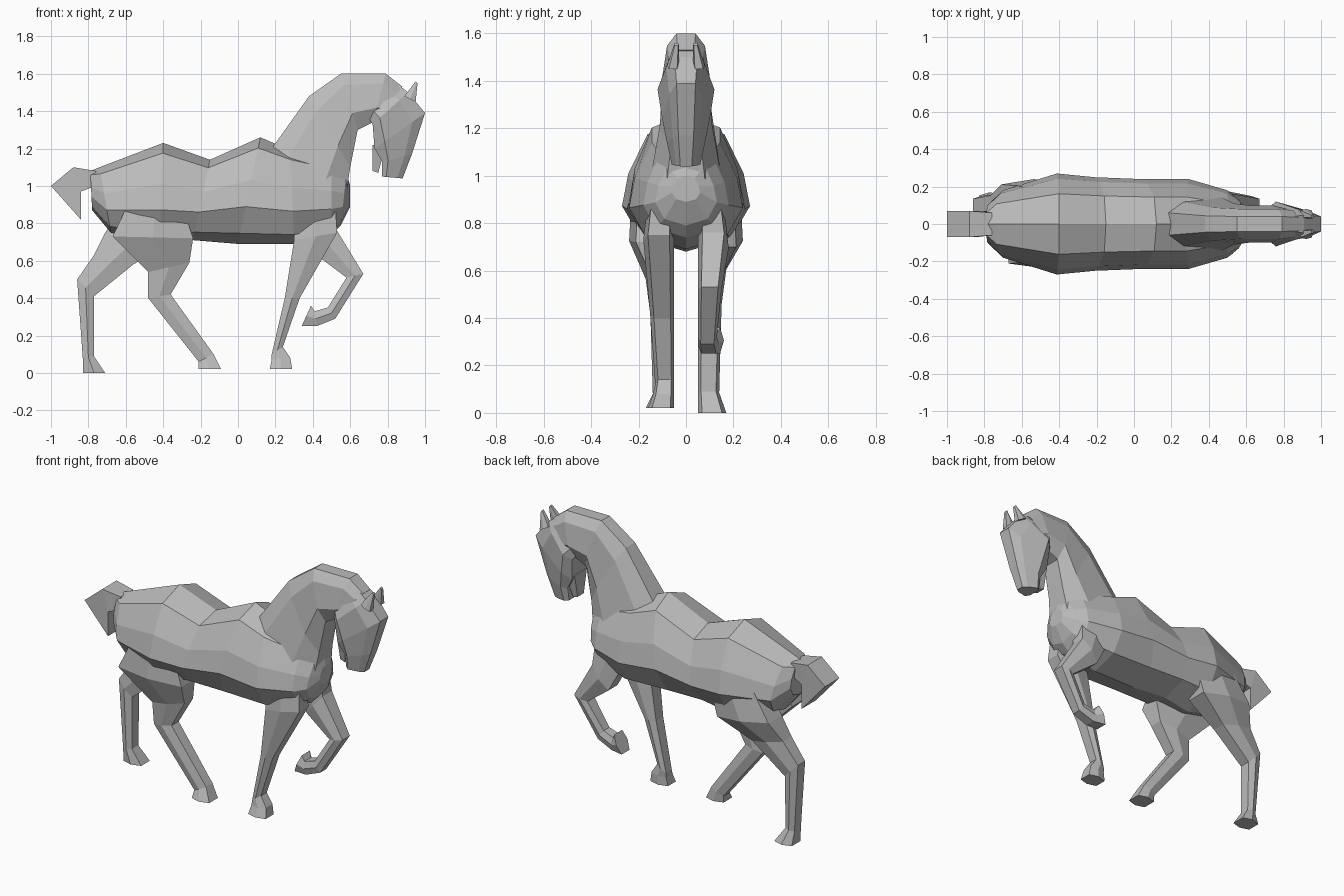
import bpy
import bmesh
from mathutils import Vector

default_cube = bpy.data.objects.get("Cube")
if default_cube:
    bpy.data.objects.remove(default_cube, do_unlink=True)

# One plain grey for the whole figure
grey = bpy.data.materials.new("plain grey")
grey.use_nodes = True
grey.diffuse_color = (.5, .5, .5, 1)
grey_shader = grey.node_tree.nodes["Principled BSDF"]
grey_shader.inputs["Base Color"].default_value = grey.diffuse_color

# Cross-sections: (fraction along the centre line, share of the half width)
BARREL = ((0, 0), (.1, .6), (.4, .9), (.65, 1), (.9, .7), (1, 0))
CRESTED = ((0, .4), (.2, .8), (.7, 1), (1, .6))
CHEEKED = ((0, .4), (.25, .7), (.8, 1), (1, .7))
HEXAGON = ((0, .7), (.5, 1), (1, .7))
BLOCK = ((0, 1), (1, 1))

# Half widths of the legs, from the body down to the hoof
HIND_WIDTHS = (.09, .095, .06, .05, .045, .06)
FRONT_WIDTHS = (.055, .065, .05, .04, .045, .055)


def cross_section(profile, start, end, half_width, centre=0):
    """Closed ring, symmetric about the line from start to end."""
    start = Vector((start[0], centre, start[1]))
    end = Vector((end[0], centre, end[1]))
    right_side, left_side = [], []
    for fraction, share in profile:
        point = start.lerp(end, fraction)
        offset = Vector((0, half_width * share, 0))
        right_side.append(point - offset)
        left_side.append(point + offset)
    return right_side + left_side[::-1]


def loft(name, rings):
    """Skin a list of closed rings, cap both ends and keep flat faces."""
    bm = bmesh.new()
    loops = [[bm.verts.new(point) for point in ring] for ring in rings]
    for lower, upper in zip(loops, loops[1:]):
        lower_next = lower[1:] + lower[:1]
        upper_next = upper[1:] + upper[:1]
        for corners in zip(lower, lower_next, upper_next, upper):
            bm.faces.new(corners)
    bm.faces.new(reversed(loops[0]))
    bm.faces.new(loops[-1])
    bmesh.ops.remove_doubles(bm, verts=bm.verts, dist=.001)
    bmesh.ops.recalc_face_normals(bm, faces=bm.faces)
    mesh = bpy.data.meshes.new(name)
    bm.to_mesh(mesh)
    bm.free()
    mesh.materials.append(grey)
    part = bpy.data.objects.new(name, mesh)
    bpy.context.collection.objects.link(part)


def central_part(name, profile, stations):
    """Part on the middle plane, from (top, bottom, half width) stations."""
    loft(name, [cross_section(profile, top, bottom, half_width)
                for top, bottom, half_width in stations])


def side_part(name, side, inner, half_widths, stations):
    """Part beside the middle plane whose inner face stays in one plane."""
    rings = []
    for (back, front), half_width in zip(stations, half_widths):
        centre = side * (inner + half_width)
        rings.append(cross_section(HEXAGON, back, front, half_width, centre))
    loft(name, rings)


def leg(name, side, half_widths, stations):
    side_part(name, side, .05, half_widths, stations)


# Torso: rump to chest, ridge along the back and keel under the belly
central_part("torso", BARREL, [
    ((-.79, 1.08), (-.78, .87), .1),
    ((-.74, 1.1), (-.68, .75), .18),
    ((-.4, 1.23), (-.42, .68), .27),
    ((-.15, 1.14), (-.24, .71), .25),
    ((.12, 1.26), (0, .69), .24),
    ((.28, 1.19), (.3, .69), .24),
    ((.5, 1.13), (.5, .74), .18),
    ((.58, 1.07), (.55, .79), .13),
    ((.6, 1), (.6, .89), .06),
])

# Neck: the flat crest and its bevel form the mane
central_part("neck", CRESTED, [
    ((.18, 1.2), (.57, .9), .15),
    ((.38, 1.48), (.6, 1.1), .11),
    ((.55, 1.6), (.64, 1.3), .1),
    ((.79, 1.6), (.72, 1.34), .1),
    ((.88, 1.53), (.74, 1.36), .09),
])

# Head: forehead and nose on one edge, cheek and jaw on the other
central_part("head", CHEEKED, [
    ((.82, 1.57), (.7, 1.36), .09),
    ((.91, 1.5), (.72, 1.33), .12),
    ((1, 1.39), (.73, 1.2), .1),
    ((.93, 1.17), (.77, 1.13), .08),
    ((.88, 1.04), (.77, 1.05), .06),
])
central_part("lower_jaw", BLOCK, [
    ((.79, 1.22), (.72, 1.22), .06),
    ((.75, 1.07), (.72, 1.08), .03),
])

# Ears: small pointed wedges
for ear_name, side in (("left_ear", 1), ("right_ear", -1)):
    side_part(ear_name, side, .03, (.025, .01), [
        ((.89, 1.48), (.95, 1.45)),
        ((.95, 1.56), (.96, 1.55)),
    ])

# Tail: short docked block
central_part("tail", BLOCK, [
    ((-.76, 1.08), (-.76, 1), .06),
    ((-.88, 1.1), (-.84, .97), .07),
    ((-1, 1), (-.84, .82), .07),
])

# Hind legs: right one forward, left one trailing
leg("right_hind_leg", -1, HIND_WIDTHS, [
    ((-.58, .92), (-.3, .9)),
    ((-.67, .73), (-.24, .72)),
    ((-.48, .54), (-.26, .59)),
    ((-.48, .4), (-.36, .42)),
    ((-.21, .06), (-.13, .1)),
    ((-.21, .02), (-.09, .02)),
])
leg("left_hind_leg", 1, HIND_WIDTHS, [
    ((-.6, .92), (-.3, .9)),
    ((-.71, .75), (-.36, .7)),
    ((-.77, .63), (-.56, .58)),
    ((-.86, .5), (-.77, .41)),
    ((-.83, .08), (-.77, .09)),
    ((-.83, 0), (-.71, 0)),
])

# Front legs: right one standing, left one lifted and folded
leg("right_front_leg", -1, FRONT_WIDTHS, [
    ((.3, .9), (.52, .9)),
    ((.3, .71), (.53, .75)),
    ((.25, .4), (.33, .4)),
    ((.18, .1), (.24, .14)),
    ((.18, .07), (.28, .08)),
    ((.17, .02), (.29, .02)),
])
leg("left_front_leg", 1, FRONT_WIDTHS, [
    ((.3, .85), (.52, .9)),
    ((.42, .63), (.53, .76)),
    ((.58, .51), (.67, .53)),
    ((.48, .35), (.52, .29)),
    ((.41, .33), (.42, .25)),
    ((.39, .36), (.34, .25)),
])
